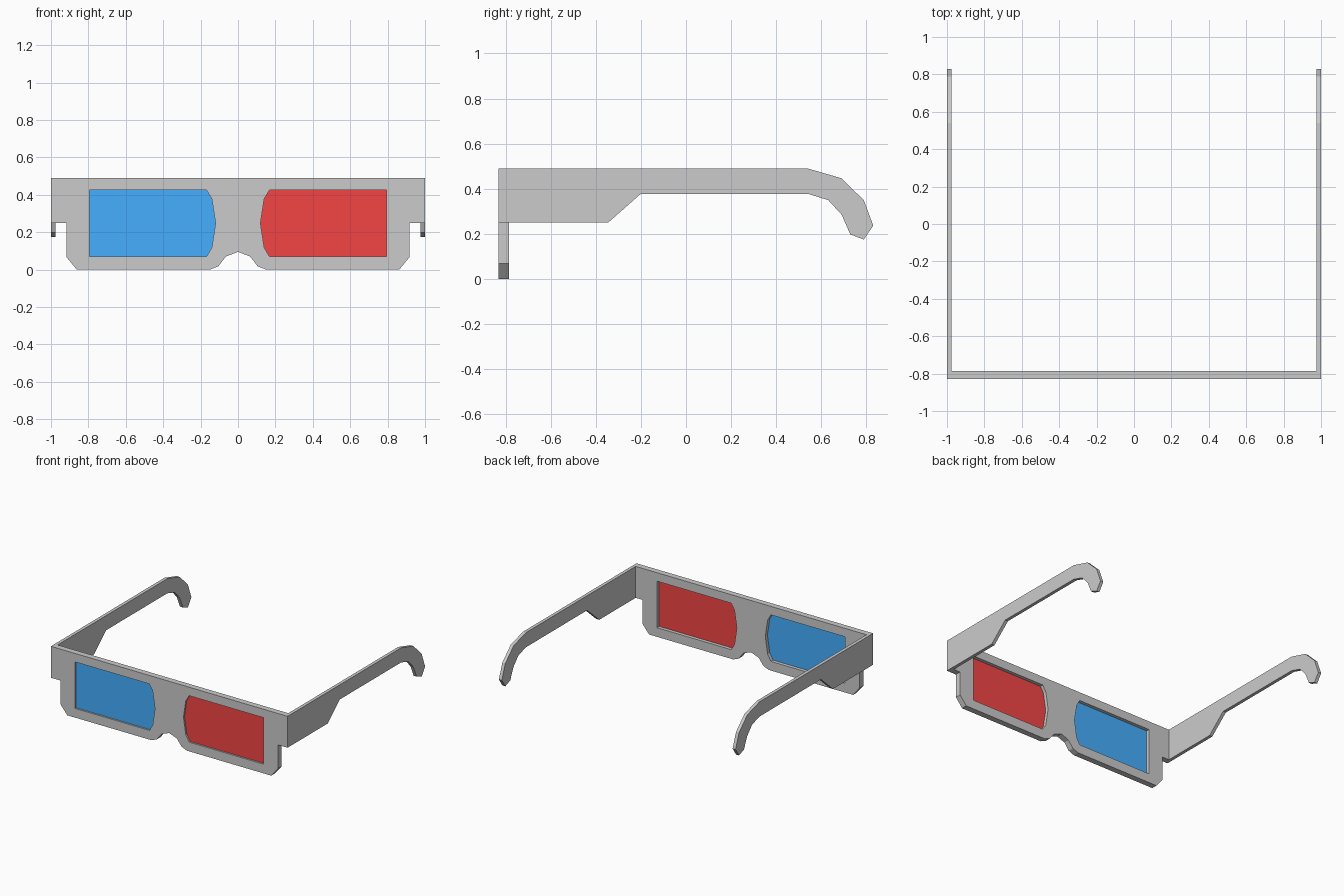
import bpy, bmesh
from math import pi
from mathutils import Euler, Matrix

if "Cube" in bpy.data.objects:
    bpy.data.objects.remove(bpy.data.objects["Cube"])

FRONT = Euler((pi / 2, 0, 0))        # profile drawn in x, z
SIDE = Euler((pi / 2, 0, pi / 2))    # profile drawn in y, z


def plate(name, outlines, depth, rot, loc, color=None):
    """Extrude closed outlines (the first is the rim, the others are holes) into a flat plate."""
    curve = bpy.data.curves.new(name + "_profile", 'CURVE')
    curve.dimensions = '2D'
    curve.fill_mode = 'BOTH'
    curve.extrude = depth / 2
    for pts in outlines:
        spline = curve.splines.new('POLY')
        spline.points.add(len(pts) - 1)
        for p, (a, b) in zip(spline.points, pts):
            p.co = (a, b, 0, 1)
        spline.use_cyclic_u = True
    temp = bpy.data.objects.new(name + "_profile", curve)
    bpy.context.collection.objects.link(temp)
    deps = bpy.context.evaluated_depsgraph_get()
    mesh = bpy.data.meshes.new_from_object(temp.evaluated_get(deps))
    bpy.data.objects.remove(temp)

    # weld caps to walls and bake the placement
    bm = bmesh.new()
    bm.from_mesh(mesh)
    bmesh.ops.remove_doubles(bm, verts=bm.verts, dist=1e-5)
    bmesh.ops.transform(bm, matrix=Matrix.Translation(loc) @ rot.to_matrix().to_4x4(),
                        verts=bm.verts)
    bmesh.ops.recalc_face_normals(bm, faces=bm.faces)
    for f in bm.faces:
        f.smooth = False
    bm.to_mesh(mesh)
    bm.free()
    mesh.name = name
    mesh.materials.clear()
    if color:
        mat = bpy.data.materials.new(name + "_tint")
        mat.diffuse_color = color
        mat.use_nodes = True
        mat.node_tree.nodes["Principled BSDF"].inputs["Base Color"].default_value = mat.diffuse_color
        mesh.materials.append(mat)
    obj = bpy.data.objects.new(name, mesh)
    bpy.context.collection.objects.link(obj)
    return obj


def mirror(pts):
    return [(-x, z) for x, z in reversed(pts)]


Y0, Y1 = -0.83, -0.785    # front and back of the face plate

# face plate with nose notch and two lens openings
half = [(0.065, 0.07), (0.105, 0.018), (0.15, 0), (0.862, 0), (0.918, 0.068),
        (0.918, 0.25), (1, 0.25), (1, 0.49)]
rim = [(0, 0.095)] + half + mirror(half)
lens = [(0.795, 0.07), (0.795, 0.425), (0.168, 0.425), (0.14, 0.378),
        (0.12, 0.248), (0.14, 0.118), (0.168, 0.07)]
plate("face_plate", [rim, lens, mirror(lens)], Y1 - Y0, FRONT, (0, (Y0 + Y1) / 2, 0))

# tinted lenses, set just behind the front surface
plate("red_lens", [lens], 0.006, FRONT, (0, -0.814, 0), (0.9, 0.06, 0.06, 1))
plate("blue_lens", [mirror(lens)], 0.006, FRONT, (0, -0.814, 0), (0.06, 0.43, 1.0, 1))

# side arms with hooked ear ends
arm = [(Y1, 0.25), (-0.345, 0.25), (-0.2, 0.378), (0.54, 0.378), (0.63, 0.35),
       (0.69, 0.285), (0.728, 0.198), (0.788, 0.175), (0.83, 0.237),
       (0.788, 0.35), (0.688, 0.447), (0.54, 0.49), (Y1, 0.49)]
for name, s in (("left_arm", -1), ("right_arm", 1)):
    plate(name, [arm], 0.025, SIDE, (s * 0.9875, 0, 0))
